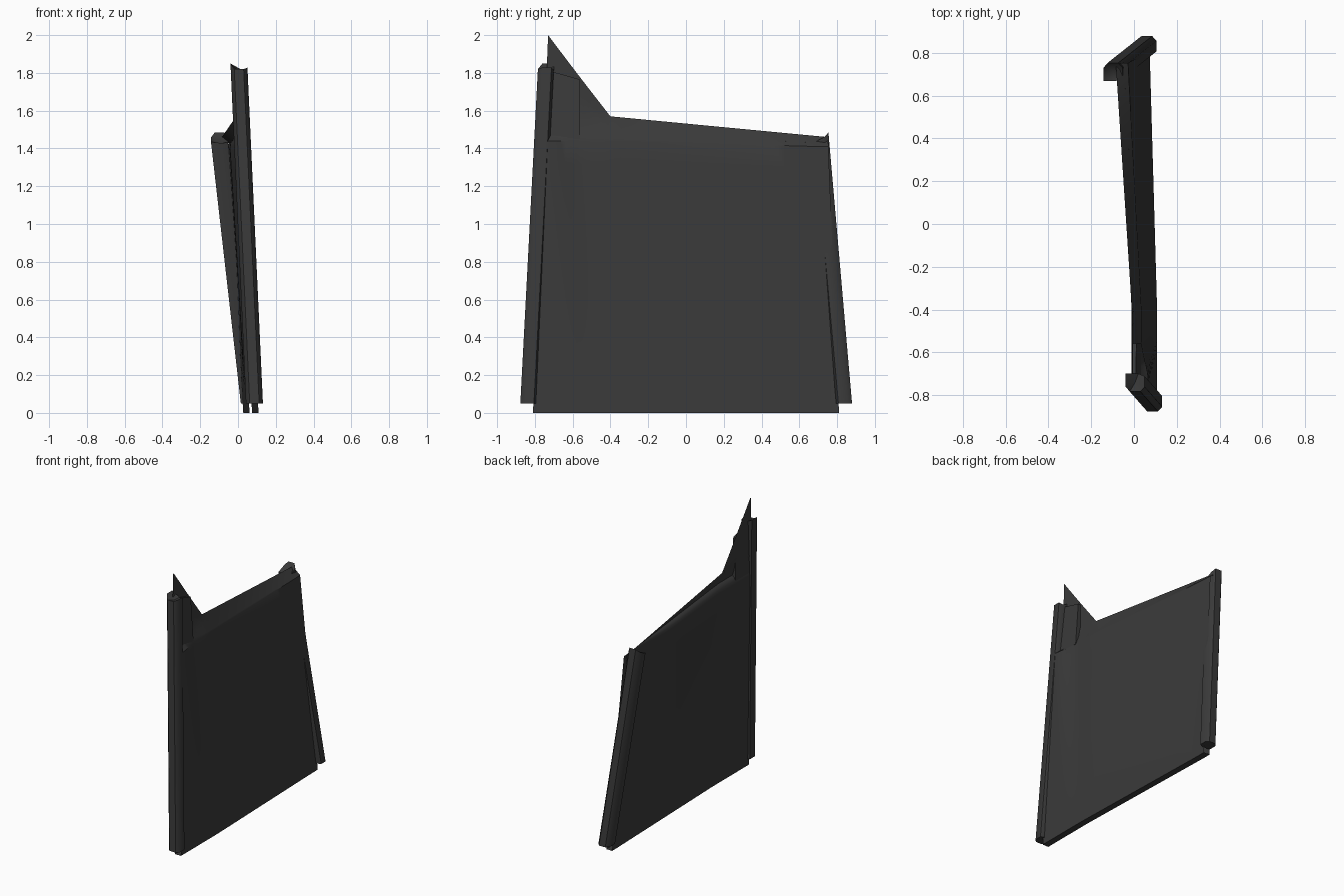
import bpy, bmesh

if "Cube" in bpy.data.objects:
    bpy.data.objects.remove(bpy.data.objects["Cube"])

mat = bpy.data.materials.new("charcoal_trim")
mat.diffuse_color = (0.042, 0.042, 0.042, 1)
mat.use_nodes = True
mat.node_tree.nodes["Principled BSDF"].inputs["Base Color"].default_value = mat.diffuse_color


def lerp(a, b, t):
    return a + (b - a) * t


def smooth(t):
    t = max(0, min(1, t))
    return t * t * (3 - 2 * t)


def make(name, bm, angle=0.6, fix=False):
    if fix:
        bmesh.ops.recalc_face_normals(bm, faces=bm.faces[:])
    me = bpy.data.meshes.new(name)
    bm.to_mesh(me)
    bm.free()
    ob = bpy.data.objects.new(name, me)
    bpy.context.collection.objects.link(ob)
    me.materials.append(mat)
    bpy.ops.object.select_all(action='DESELECT')
    ob.select_set(True)
    bpy.context.view_layer.objects.active = ob
    bpy.ops.object.shade_smooth_by_angle(angle=angle)
    return ob


# --- Door panel: one profile per column, outer skin, hem and inner skin ---
BEND = -0.434     # column where the window corner starts to rise


def y_at(c, z):
    return c * (0.81 - 0.04 * z) / 0.81


def along(y):
    return max(0, min(1, (y + 0.4) / 1.15))


def outer_x(y, z):
    k = z / 1.44
    return lerp(lerp(0.108, 0.075, along(y)), lerp(0.035, -0.03, along(y)), k)


def flare(y, z):
    k = z / 1.44
    start = -0.4 - 0.14 * k
    return 0.032 * k * smooth((start - y) / 0.2)


def profile(c):
    crease = 1.44 - 0.03 * along(c)
    if c < BEND:
        top = 1.57 + 0.43 * (BEND - c) / (BEND + 0.81)
    else:
        top = lerp(1.57, 1.46, (c - BEND) / (0.81 - BEND))
    band = min(top, 1.57) - crease
    y = y_at(c, crease)
    xc, xt = outer_x(y, crease), lerp(-0.01, -0.085, along(y))

    def band_x(z):
        return lerp(xc, xt, min(1, (z - crease) / band))

    pts = []
    for s in (1, 0.75, 0.5, 0.25, 0.08):            # upper band and window corner
        z = lerp(crease, top, s)
        pts.append((band_x(z), y_at(c, z), z))
    n = 12
    for j in range(n + 1):                          # outer skin going down
        z = lerp(crease, 0.0, j / n)
        y = y_at(c, z)
        pts.append((outer_x(y, z) + flare(y, z), y, z))
    for j in range(n + 1):                          # inner skin going up
        z = lerp(0.0, crease - 0.02, j / n)
        y = y_at(c, z)
        thick = 0.047 - 0.022 * smooth((y - 0.15) / 0.5) * smooth(z / 0.9)
        pts.append((outer_x(y, z) - thick, y, z))
    x, y, z = pts[-1]
    zl = crease + band * 0.35                       # rounded lip into the band
    pts.append((lerp(x, band_x(zl), 0.2), y, crease + band * 0.12))
    pts.append((lerp(x, band_x(zl), 0.55), y, crease + band * 0.27))
    pts.append((band_x(zl), y, zl))
    return pts


cols = [lerp(-0.81, BEND, i / 12) for i in range(12)]
cols += [lerp(BEND, 0.81, i / 20) for i in range(21)]
bm = bmesh.new()
grid = [[bm.verts.new(p) for p in profile(c)] for c in cols]
for a, b in zip(grid, grid[1:]):
    for j in range(len(a) - 1):
        bm.faces.new((a[j], a[j + 1], b[j + 1], b[j]))
make("door_panel", bm)


# --- Edge trims: rounded section lofted between two ends, notched top ---
SECTION = [(-.045, .042), (-.045, -.018), (-.025, -.042), (.025, -.042),
           (.045, -.02), (.045, .03), (.015, .042)]


def trim(name, bottom, top, side, top_z):
    bm = bmesh.new()
    lo = [bm.verts.new((bottom[0] + x, bottom[1] + y * side, 0.05)) for x, y in SECTION]
    hi = [bm.verts.new((top[0] + x, top[1] + y * side, top_z(x, y))) for x, y in SECTION]
    mid = bm.verts.new((top[0], top[1], top_z(0, 0)))
    n = len(SECTION)
    for i in range(n):
        j = (i + 1) % n
        bm.faces.new((lo[i], lo[j], hi[j], hi[i]))
        bm.faces.new((hi[i], hi[j], mid))
    bm.faces.new(lo)
    make(name, bm, 0.75, True)


trim("front_edge_trim", (0.087, -0.835), (0.005, -0.742), 1,
     lambda x, y: 1.81 + (0.04 if x < -.04 else 0.4 * abs(x)))
trim("rear_edge_trim", (0.06, 0.837), (-0.098, 0.712), -1,
     lambda x, y: 1.425 + max(0, -y) * 1.3 + 0.2 * abs(x))


# --- Filler plate in the window corner, above the ledge ---
bm = bmesh.new()
outline = [(-0.735, 1.45), (-0.56, 1.45), (-0.56, 1.765), (-0.72, 1.81)]
back = [bm.verts.new((-0.008, y, z)) for y, z in outline]
front = [bm.verts.new((lerp(0.034, 0.008, (z - 1.45) / 0.36), y, z)) for y, z in outline]
bm.faces.new(back)
bm.faces.new(front)
for i in range(4):
    j = (i + 1) % 4
    bm.faces.new((back[i], back[j], front[j], front[i]))
make("window_corner_plate", bm, 0.5, True)
